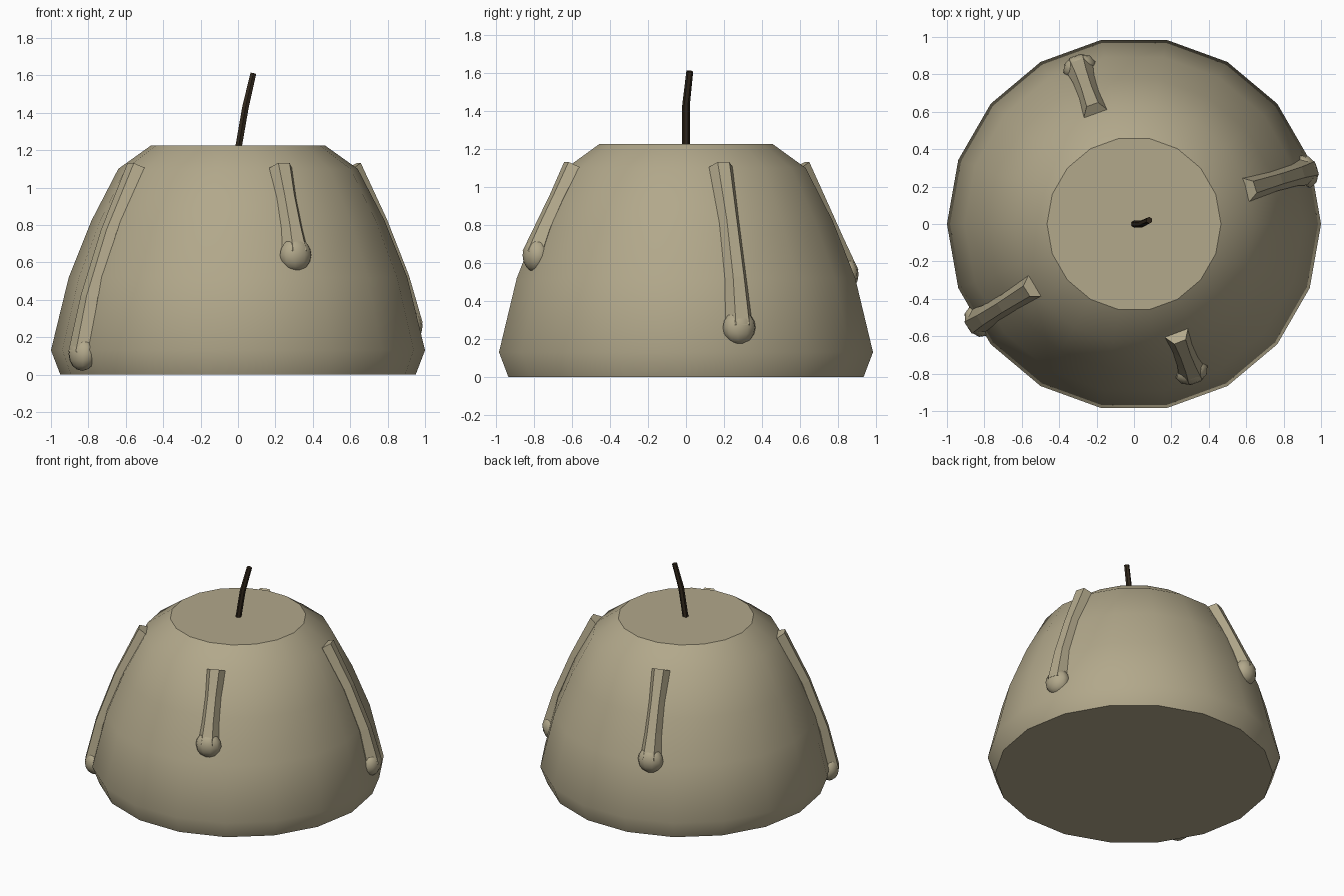
import bpy, bmesh, math
from mathutils import Vector, Matrix

if "Cube" in bpy.data.objects:
    bpy.data.objects.remove(bpy.data.objects["Cube"])


def material(name, rgb):
    m = bpy.data.materials.new(name)
    m.diffuse_color = (*rgb, 1)
    m.use_nodes = True
    m.node_tree.nodes["Principled BSDF"].inputs["Base Color"].default_value = m.diffuse_color
    return m


WAX = material("wax", (0.445, 0.392, 0.258))
CHAR = material("charred_wick", (0.030, 0.020, 0.011))

# Candle outline: (radius, height)
PROFILE = [(0.95, 0), (1.0, 0.13), (0.905, 0.52), (0.785, 0.82), (0.64, 1.1), (0.465, 1.225)]


def finish(bm, name, mat):
    bmesh.ops.recalc_face_normals(bm, faces=bm.faces)
    me = bpy.data.meshes.new(name)
    bm.to_mesh(me)
    bm.free()
    me.materials.append(mat)
    ob = bpy.data.objects.new(name, me)
    bpy.context.collection.objects.link(ob)
    return ob


def skin(bm, rings, smooth=False):
    """Bridge rings of points into a capped tube with flat ends."""
    vs = [[bm.verts.new(p) for p in ring] for ring in rings]
    n = len(vs[0])
    for a, b in zip(vs, vs[1:]):
        for i in range(n):
            j = (i + 1) % n
            bm.faces.new((a[i], a[j], b[j], b[i])).smooth = smooth
    bm.faces.new(vs[0][::-1])
    bm.faces.new(vs[-1])


def tube(bm, points, radii, side, sides=6):
    """Sweep a polygon along points, keeping one corner towards side."""
    rings = []
    for k, p in enumerate(points):
        t = (points[min(k + 1, len(points) - 1)] - points[max(k - 1, 0)]).normalized()
        n = t.cross(side).normalized()
        s = n.cross(t)
        rings.append([p + radii[k] * (s * math.cos(a) + n * math.sin(a))
                      for a in (2 * math.pi * i / sides for i in range(sides))])
    skin(bm, rings)


def surface(angle, z):
    """Point on the candle side."""
    for (r0, z0), (r1, z1) in zip(PROFILE, PROFILE[1:]):
        if z0 <= z <= z1:
            r = (r0 + (r1 - r0) * (z - z0) / (z1 - z0)) * 0.99
            return Vector((r * math.cos(angle), r * math.sin(angle), z))


# Candle body
bm = bmesh.new()
skin(bm, [[(r * math.cos(math.tau * i / 18), r * math.sin(math.tau * i / 18), z)
           for i in range(18)] for r, z in PROFILE], smooth=True)
finish(bm, "candle_body", WAX)

# Wax drips: angle, bottom bead height
DRIPS = {"front_left": (212, 0.11), "front": (-68.7, 0.64),
         "right": (17, 0.26), "back": (109.2, 0.54)}
for name, (deg, low) in DRIPS.items():
    a = math.radians(deg)
    side = Vector((-math.sin(a), math.cos(a), 0))
    path = [surface(a, 1.105 + (low - 1.105) * f) for f in (0, 0.35, 0.7, 1)]
    bm = bmesh.new()
    tube(bm, path, (0.065, 0.055, 0.06, 0.075), side)
    finish(bm, name + "_drip", WAX)

    # Rounded bead at the end of the drip
    bm = bmesh.new()
    place = Matrix.Translation(path[-1]) @ Matrix.Rotation(a, 4, "Z") @ Matrix.Diagonal((0.068, 0.09, 0.09, 1))
    bmesh.ops.create_uvsphere(bm, u_segments=10, v_segments=8, radius=1, matrix=place)
    for f in bm.faces:
        f.smooth = True
    finish(bm, name + "_bead", WAX)

# Bent wick
bm = bmesh.new()
tube(bm, [Vector((0, 0, 1.2)), Vector((0.04, 0, 1.43)), Vector((0.082, 0.02, 1.61))],
     (0.02, 0.02, 0.018), Vector((0, 1, 0)))
finish(bm, "wick", CHAR)
